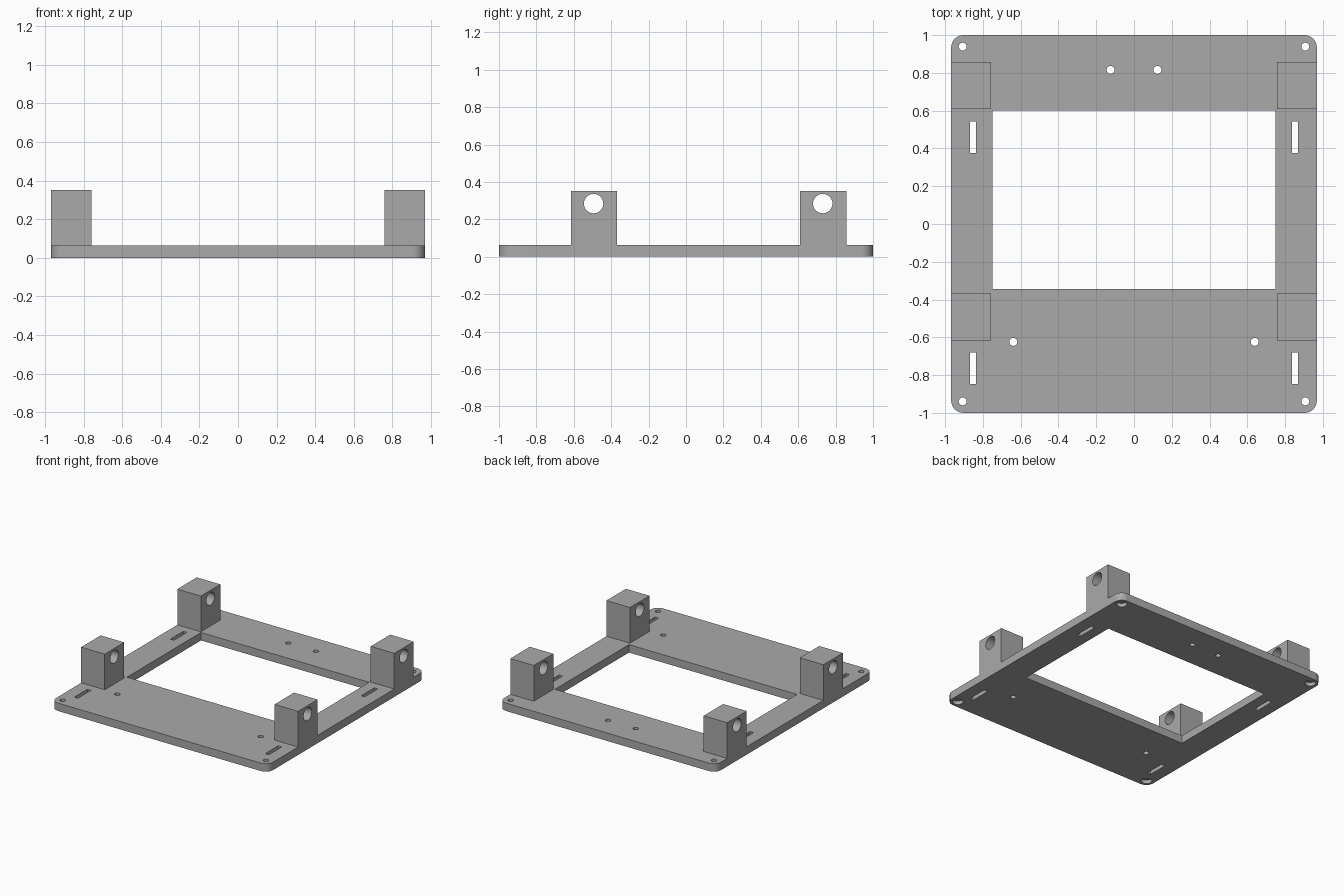
import bpy, bmesh, math
from mathutils import Matrix, Vector

if "Cube" in bpy.data.objects:
    bpy.data.objects.remove(bpy.data.objects["Cube"])

T, H = 0.064, 0.352          # plate thickness, total height
HX, HY, R = 0.968, 1.0, 0.065  # plate half sizes, corner radius

grey = bpy.data.materials.new("light_grey")
grey.diffuse_color = (0.4, 0.4, 0.4, 1)
grey.use_nodes = True
grey.node_tree.nodes["Principled BSDF"].inputs["Base Color"].default_value = grey.diffuse_color


def finish(bm, name, hidden=False):
    me = bpy.data.meshes.new(name)
    bmesh.ops.recalc_face_normals(bm, faces=bm.faces)
    bm.to_mesh(me)
    bm.free()
    ob = bpy.data.objects.new(name, me)
    bpy.context.collection.objects.link(ob)
    me.materials.append(grey)
    ob.hide_render = hidden
    ob.hide_viewport = False
    return ob


def add_box(bm, x0, x1, y0, y1, z0, z1):
    m = Matrix.Translation(((x0 + x1) / 2, (y0 + y1) / 2, (z0 + z1) / 2))
    bmesh.ops.create_cube(bm, size=1, matrix=m @ Matrix.Diagonal((x1 - x0, y1 - y0, z1 - z0, 1)))


def add_cyl(bm, centre, r, length, along_x=False):
    m = Matrix.Translation(centre)
    if along_x:
        m = m @ Matrix.Rotation(math.pi / 2, 4, 'Y')
    bmesh.ops.create_cone(bm, cap_ends=True, segments=32, radius1=r, radius2=r, depth=length, matrix=m)


def boolean(ob, cutter, op):
    mod = ob.modifiers.new(cutter.name, 'BOOLEAN')
    mod.operation, mod.object, mod.solver = op, cutter, 'EXACT'


# Rounded base plate
bm = bmesh.new()
ring = []
for k, (sx, sy) in enumerate([(1, 1), (-1, 1), (-1, -1), (1, -1)]):
    for i in range(9):
        a = math.pi / 2 * (k + i / 8)
        ring.append(bm.verts.new((sx * (HX - R) + R * math.cos(a), sy * (HY - R) + R * math.sin(a), 0)))
face = bm.faces.new(ring)
ext = bmesh.ops.extrude_face_region(bm, geom=[face])
bmesh.ops.translate(bm, vec=Vector((0, 0, T)),
                    verts=[v for v in ext["geom"] if isinstance(v, bmesh.types.BMVert)])
frame = finish(bm, "mounting_frame")

# Four upright rod blocks, fused to the plate
blocks = bmesh.new()
for s in (-1, 1):
    for y0, y1 in ((-0.616, -0.368), (0.609, 0.857)):
        x0, x1 = sorted((s * 0.758, s * HX))
        add_box(blocks, x0, x1, y0, y1, 0.03, H)
boolean(frame, finish(blocks, "rod_blocks", True), 'UNION')

# Central opening and cable tie slots
slots = bmesh.new()
add_box(slots, -0.75, 0.75, -0.344, 0.60, -0.1, 0.2)
for s in (-1, 1):
    for y in (-0.764, 0.46):
        add_box(slots, s * 0.852 - 0.016, s * 0.852 + 0.016, y - 0.083, y + 0.083, -0.1, 0.2)
boolean(frame, finish(slots, "slot_cutter", True), 'DIFFERENCE')

# Screw holes and rod holes
holes = bmesh.new()
for s in (-1, 1):
    for x, y in ((0.907, 0.939), (0.907, -0.939), (0.124, 0.816), (0.639, -0.624)):
        add_cyl(holes, (s * x, y, 0), 0.021, 0.4)
    for y in (-0.494, 0.731):
        add_cyl(holes, (s * 0.86, y, 0.284), 0.052, 0.4, True)
boolean(frame, finish(holes, "hole_cutter", True), 'DIFFERENCE')

# Counterbores under the corner screw holes
bores = bmesh.new()
for s in (-1, 1):
    for y in (-0.939, 0.939):
        add_cyl(bores, (s * 0.907, y, 0), 0.04, 0.06)
boolean(frame, finish(bores, "counterbore_cutter", True), 'DIFFERENCE')

# Apply the cuts, then drop the cutters
bpy.context.view_layer.objects.active = frame
frame.select_set(True)
for mod in list(frame.modifiers):
    cutter = mod.object
    bpy.ops.object.modifier_apply(modifier=mod.name)
    bpy.data.objects.remove(cutter)
bpy.ops.object.shade_smooth_by_angle(angle=math.radians(30))
